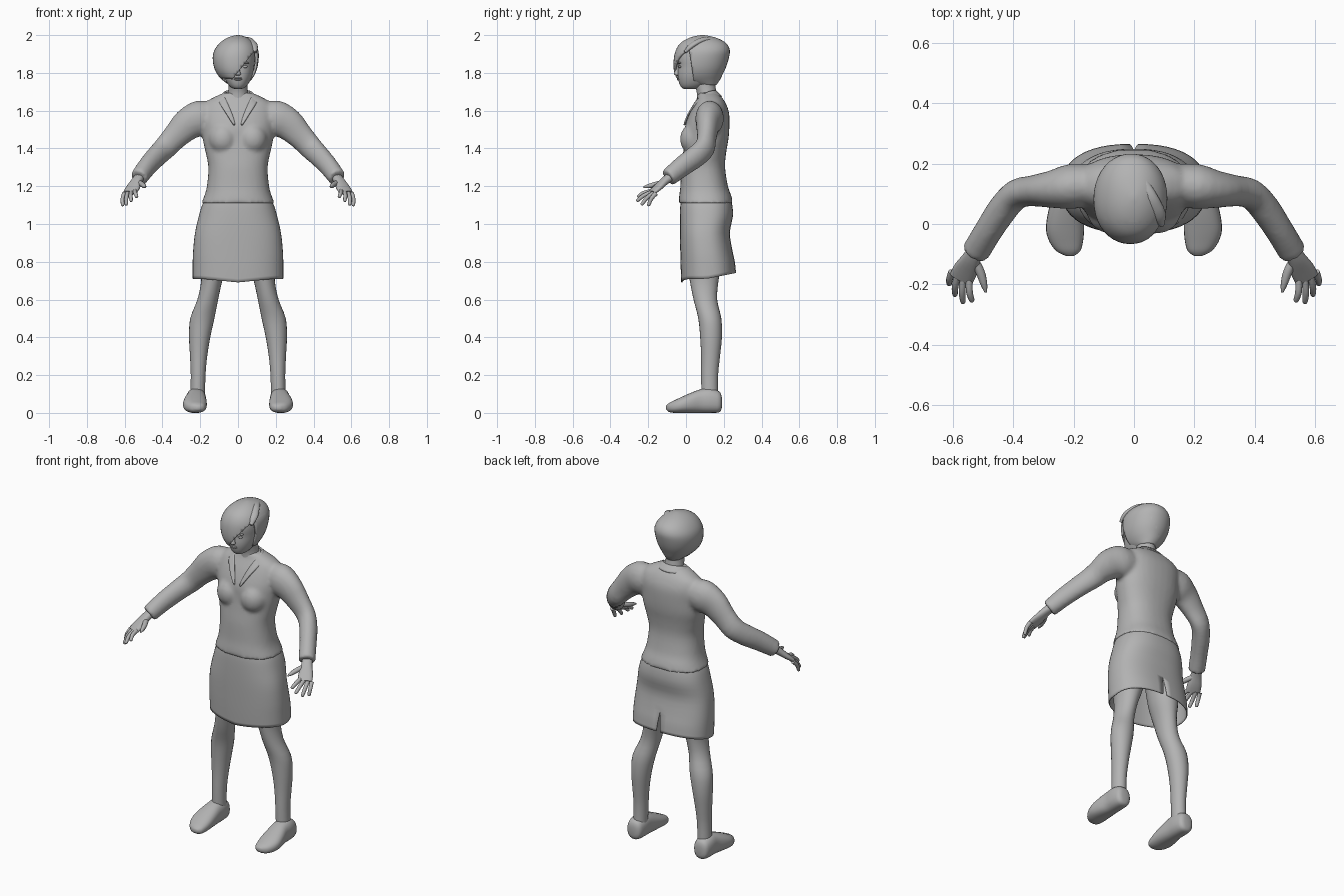
import bpy, bmesh, math
from mathutils import Vector

if "Cube" in bpy.data.objects:
    bpy.data.objects.remove(bpy.data.objects["Cube"])

grey = bpy.data.materials.new("plain_grey")
grey.diffuse_color = (0.45, 0.45, 0.45, 1)
grey.use_nodes = True
grey.node_tree.nodes["Principled BSDF"].inputs["Base Color"].default_value = grey.diffuse_color


def finish(name, bm, angle=50):
    bmesh.ops.recalc_face_normals(bm, faces=bm.faces)
    me = bpy.data.meshes.new(name)
    bm.to_mesh(me)
    bm.free()
    ob = bpy.data.objects.new(name, me)
    bpy.context.collection.objects.link(ob)
    me.materials.append(grey)
    bpy.ops.object.select_all(action='DESELECT')
    ob.select_set(True)
    bpy.context.view_layer.objects.active = ob
    bpy.ops.object.shade_smooth_by_angle(angle=math.radians(angle))
    return ob


def smooth_rings(rings, sub):
    """Catmull-Rom interpolation between cross-sections (centre, u, v)."""
    out, n = [], len(rings)
    for i in range(n - 1):
        a, b, c, d = (rings[max(0, min(n - 1, i + k))] for k in (-1, 0, 1, 2))
        for s in range(sub):
            t = s / sub
            out.append([(q * 2 + (r - p) * t + (p * 2 - q * 5 + r * 4 - w) * t * t
                         + (q * 3 - p - r * 3 + w) * t ** 3) / 2
                        for p, q, r, w in zip(a, b, c, d)])
    return out + [rings[-1]]


def loft(bm, rings, segs=24, power=2.0, sub=3, caps=True, shape=None):
    loops = []
    for c, u, v in smooth_rings(rings, sub):
        loop = []
        for k in range(segs):
            a = 2 * math.pi * k / segs
            ca, sa = math.cos(a), math.sin(a)
            p = (c + u * math.copysign(abs(ca) ** (2 / power), ca)
                 + v * math.copysign(abs(sa) ** (2 / power), sa))
            loop.append(bm.verts.new(shape(p) if shape else p))
        loops.append(loop)
    for l, m in zip(loops, loops[1:]):
        for k in range(segs):
            j = (k + 1) % segs
            bm.faces.new((l[k], l[j], m[j], m[k]))
    if caps:
        bm.faces.new(loops[0])
        bm.faces.new(loops[-1][::-1])


def stack(rows):
    """Level sections from rows of z, x0, x1, y0, y1."""
    return [(Vector(((a + b) / 2, (c + d) / 2, z)), Vector(((b - a) / 2, 0, 0)),
             Vector((0, (d - c) / 2, 0))) for z, a, b, c, d in rows]


def even(rows):
    return stack([(z, -w, w, c, d) for z, w, c, d in rows])


def tube(pts, s=1):
    """Sections along a path of x, y, z, side radius, upright radius."""
    ps = [Vector((s * p[0], p[1], p[2])) for p in pts]
    out = []
    for i, p in enumerate(ps):
        t = (ps[min(i + 1, len(ps) - 1)] - ps[max(i - 1, 0)]).normalized()
        side = t.cross(Vector((0, 0, 1))).normalized()
        out.append((p, side * pts[i][3], side.cross(t) * pts[i][4]))
    return out


def ball(bm, centre, radii):
    vs = bmesh.ops.create_uvsphere(bm, u_segments=20, v_segments=12, radius=1)['verts']
    for v in vs:
        v.co = Vector([c + r * q for c, r, q in zip(centre, radii, v.co)])


# jacket: torso, bust and sleeves fused into one skin
bm = bmesh.new()
loft(bm, even([(1.11, .195, -.04, .25), (1.15, .178, -.036, .24), (1.2, .165, -.03, .222),
               (1.3, .157, -.025, .207), (1.38, .172, -.015, .213), (1.45, .187, -.008, .225),
               (1.52, .19, -.005, .23), (1.59, .19, .02, .228), (1.64, .175, .045, .21),
               (1.67, .13, .06, .19), (1.695, .075, .065, .165)]), 32, 2.3)
sleeve = [(.10, .135, 1.57, .06, .07), (.2, .125, 1.56, .075, .095), (.27, .115, 1.525, .062, .085),
          (.33, .11, 1.465, .052, .07), (.385, .1, 1.405, .05, .064), (.43, .055, 1.36, .05, .06),
          (.48, -.02, 1.305, .047, .055), (.525, -.095, 1.245, .047, .048)]
for s in (-1, 1):
    loft(bm, tube(sleeve, s))
    ball(bm, (s * .078, .045, 1.45), (.078, .077, .085))
jacket = finish("jacket", bm)
m = jacket.modifiers.new("fuse", 'REMESH')
m.mode, m.voxel_size, m.use_smooth_shade = 'VOXEL', .011, True
m = jacket.modifiers.new("soften", 'SMOOTH')
m.factor, m.iterations = .5, 5

# collar: folded band running down to the front opening
inner = [(0, .165, 1.705), (.055, .15, 1.71), (.083, .11, 1.70), (.07, .06, 1.67),
         (.04, .022, 1.61), (.012, -.008, 1.53)]
outer = [(0, .197, 1.675), (.07, .18, 1.678), (.115, .11, 1.675), (.1, .045, 1.64),
         (.06, .006, 1.585), (.018, -.018, 1.515)]
bm = bmesh.new()
for s in (-1, 1):
    rows = [[bm.verts.new((s * x, y, z)) for x, y, z in r] for r in (inner, outer)]
    for k in range(5):
        bm.faces.new((rows[0][k], rows[0][k + 1], rows[1][k + 1], rows[1][k]))
bmesh.ops.remove_doubles(bm, verts=bm.verts, dist=.001)
collar = finish("collar", bm)
m = collar.modifiers.new("round", 'SUBSURF')
m.levels = m.render_levels = 2
collar.modifiers.new("cloth", 'SOLIDIFY').thickness = .008


# skirt: open tube, hem higher at the back, slit at the back centre
def skirt_shape(p):
    low = max(0, (1.0 - p.z) / .29)
    front = max(0, (.11 - p.y) / .14) * max(0, 1 - abs(p.x) / .2)
    p.z += low * (.03 * max(0, (p.y - .11) / .15) - .02 * front)
    return p


bm = bmesh.new()
loft(bm, even([(1.14, .17, -.025, .235), (1.1, .19, -.03, .245), (1.04, .208, -.032, .248),
               (.95, .228, -.032, .232), (.85, .238, -.03, .245), (.78, .24, -.028, .258),
               (.71, .24, -.025, .265)]), 48, 2.4, caps=False, shape=skirt_shape)
seam = [e for e in bm.edges if all(abs(v.co.x) < .001 and v.co.y > .1 and v.co.z < .87
                                   for v in e.verts)]
bmesh.ops.split_edges(bm, edges=seam)
for v in bm.verts:
    if abs(v.co.x) < .001 and v.co.y > .1 and v.co.z < .86 and v.link_faces:
        side = sum(f.calc_center_median().x for f in v.link_faces)
        if abs(side) > .001:
            v.co.x = math.copysign(.014 * (.87 - v.co.z) / .13, side)
skirt = finish("skirt", bm)
m = skirt.modifiers.new("cloth", 'SOLIDIFY')
m.thickness, m.offset = .006, -1

# legs and shoes
leg = [(.95, .02, .2, .0, .2), (.8, .05, .2, .005, .19), (.7, .083, .195, .02, .172),
       (.6, .105, .215, .04, .165), (.5, .125, .253, .065, .187), (.4, .147, .259, .075, .19),
       (.3, .163, .254, .08, .18), (.2, .172, .25, .08, .17), (.08, .175, .252, .082, .17)]
shoe = [(.19, .222, .02, .03, .08), (.178, .222, .043, .004, .112), (.13, .222, .052, 0, .13),
        (.08, .222, .053, 0, .126), (.03, .226, .06, 0, .108), (-.02, .228, .063, 0, .086),
        (-.06, .224, .055, 0, .067), (-.09, .217, .039, .005, .052), (-.105, .212, .014, .018, .038)]
for s, tag in ((-1, "right"), (1, "left")):
    bm = bmesh.new()
    loft(bm, stack([(z, s * a, s * b, c, d) for z, a, b, c, d in leg]))
    finish(tag + "_leg", bm)
    bm = bmesh.new()
    loft(bm, [(Vector((s * x, y, (a + b) / 2)), Vector((w, 0, 0)), Vector((0, 0, (b - a) / 2)))
              for y, x, w, a, b in shoe], 24, 2.4)
    finish(tag + "_shoe", bm)

    # hand: palm, four fingers and thumb
    bm = bmesh.new()
    loft(bm, tube([(.51, -.065, 1.262, .028, .024), (.535, -.11, 1.23, .03, .021),
                   (.556, -.15, 1.193, .04, .017), (.572, -.182, 1.166, .04, .012)], s), 16, 2.3)
    tips = [(.535, -.257, 1.142), (.565, -.262, 1.12), (.592, -.237, 1.1), (.611, -.2, 1.095)]
    for k, tip in enumerate(tips):
        base = Vector((.545 + .019 * k, -.186 + .009 * k, 1.174 - .004 * k))
        tip = Vector(tip)
        mid = base.lerp(tip, .5) + Vector((.004, -.004, .006))
        end = mid.lerp(tip, .85)
        loft(bm, tube([(*base, .012, .012), (*mid, .011, .011), (*end, .009, .009),
                       (*tip, .003, .003)], s), 10)
    loft(bm, tube([(.53, -.115, 1.222, .014, .014), (.508, -.16, 1.21, .015, .014),
                   (.496, -.2, 1.2, .011, .011), (.49, -.226, 1.194, .004, .004)], s), 10)
    finish(tag + "_hand", bm)

# neck
bm = bmesh.new()
loft(bm, even([(1.62, .065, .055, .165), (1.69, .054, .058, .162),
               (1.74, .05, .045, .155), (1.8, .055, .04, .16)]))
finish("neck", bm)

# head with nose, lips, eyes and brows
bm = bmesh.new()
loft(bm, even([(1.715, .018, -.01, .05), (1.722, .036, -.023, .08), (1.74, .053, -.034, .11),
               (1.77, .07, -.042, .15), (1.8, .08, -.044, .175), (1.835, .086, -.042, .19),
               (1.88, .09, -.046, .2), (1.93, .085, -.03, .195), (1.97, .05, .02, .15)]), 32, 2.2)
loft(bm, [(Vector((0, y, z)), Vector((w, 0, 0)), Vector((0, d, 0))) for z, y, w, d in
          [(1.785, -.042, .008, .008), (1.792, -.047, .015, .015), (1.803, -.047, .012, .014),
           (1.825, -.042, .008, .01), (1.845, -.04, .006, .006)]], 12)
for z in (1.765, 1.772):
    ball(bm, (0, -.038, z), (.021, .011, .005))
for s in (-1, 1):
    ball(bm, (s * .036, -.031, 1.833), (.014, .009, .007))
    ball(bm, (s * .038, -.033, 1.853), (.021, .009, .005))
finish("head", bm)

# hair: bob cut with a fringe swept across one side of the face
bm = bmesh.new()
loft(bm, stack([(1.735, -.045, .045, .06, .16), (1.76, -.08, .068, -.035, .178),
                (1.79, -.108, .088, -.058, .193), (1.83, -.127, .103, -.066, .212),
                (1.88, -.134, .11, -.064, .227), (1.92, -.125, .107, -.054, .232),
                (1.955, -.1, .088, -.032, .215), (1.98, -.068, .06, .005, .175),
                (1.994, -.035, .032, .045, .13), (2.0, -.006, .006, .08, .095)]), 40, 2.1)
fringe, normal = Vector((-.035, 0, 1.76)), Vector((-1.28, 0, 1)).normalized()
for co, no in ((fringe, normal), (Vector((0, .035, 1.8)), Vector((0, 1, .15)).normalized())):
    bmesh.ops.bisect_plane(bm, geom=bm.verts[:] + bm.edges[:] + bm.faces[:],
                           plane_co=co, plane_no=no, dist=.0005)
gone = []
for f in bm.faces:
    c = f.calc_center_median()
    in_face = (c - fringe).dot(normal) < 0 and c.y + .15 * (c.z - 1.8) < .035
    if in_face or c.z < 1.737 or (c.z < 1.765 and c.y < .035):
        gone.append(f)
bmesh.ops.delete(bm, geom=gone, context='FACES')
hair = finish("hair", bm)
m = hair.modifiers.new("thickness", 'SOLIDIFY')
m.thickness, m.offset = .012, -1

# raised lock along the hair parting
bm = bmesh.new()
loft(bm, tube([(.03, .15, 1.975, .01, .008), (.055, .09, 1.975, .022, .014),
               (.082, .03, 1.945, .024, .014), (.092, -.005, 1.91, .008, .008)]), 14)
finish("hair_parting", bm)
